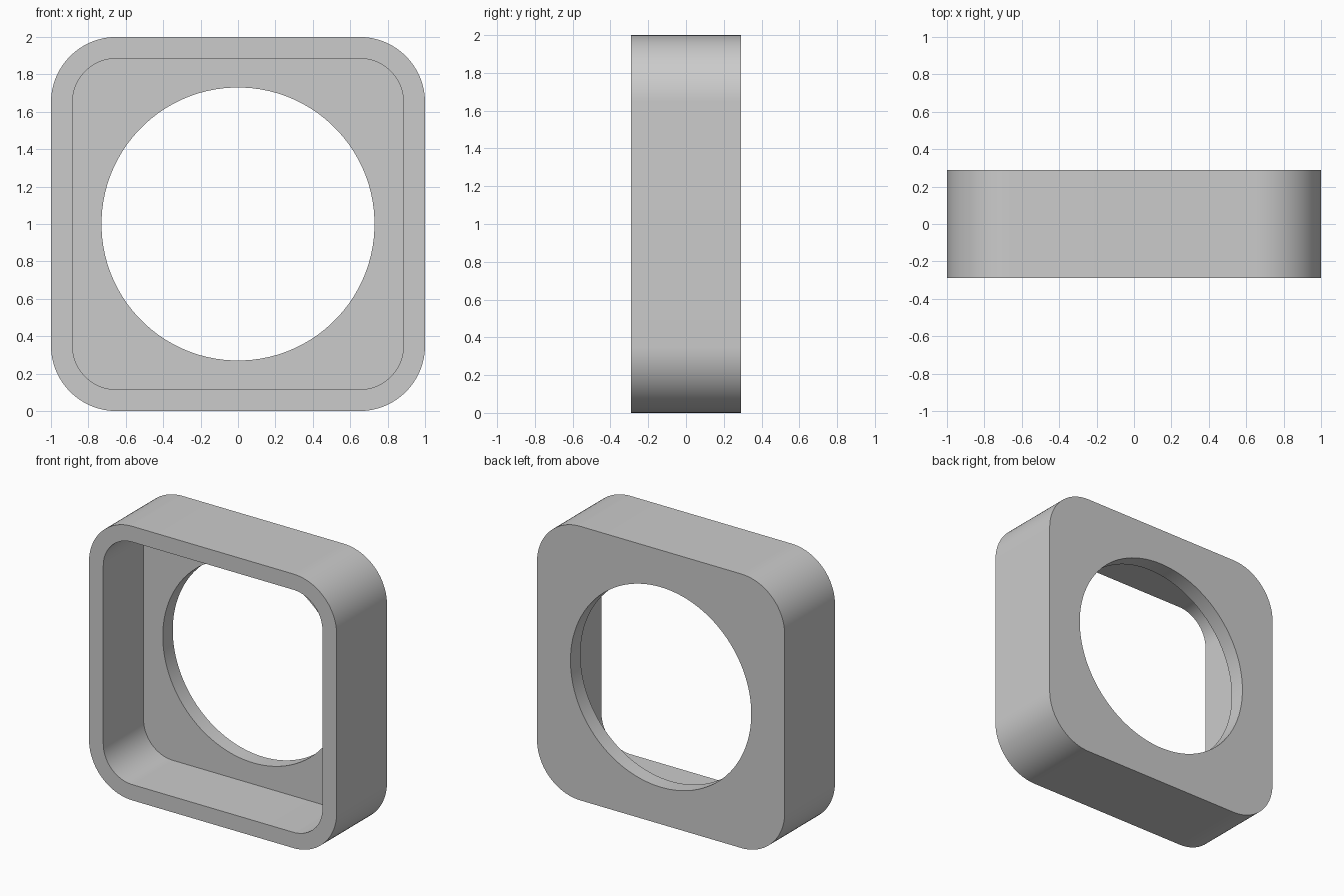
import bpy, bmesh, math

cube = bpy.data.objects.get("Cube")
if cube:
    bpy.data.objects.remove(cube, do_unlink=True)

HALF_DEPTH = 0.29
WALL = 0.115          # rim and back plate thickness
CORNER = 0.35         # outer corner radius
HOLE = 0.73           # round opening radius
STEPS = 24            # points per quarter turn

grey = bpy.data.materials.new("light_grey")
grey.use_nodes = True
colour = (0.6, 0.6, 0.6, 1)
grey.diffuse_color = colour
grey.node_tree.nodes["Principled BSDF"].inputs["Base Color"].default_value = colour


def rounded_square(inset):
    """Outline of the housing, moved inwards by the inset."""
    centre, radius, points = 1 - CORNER, CORNER - inset, []
    for quarter in range(4):
        middle = math.radians(45 + 90 * quarter)
        cx = math.copysign(centre, math.cos(middle))
        cz = math.copysign(centre, math.sin(middle))
        for i in range(STEPS):
            a = math.pi / 2 * (quarter + i / (STEPS - 1))
            points.append((cx + radius * math.cos(a), cz + radius * math.sin(a)))
    return points


def circle(radius):
    """Round outline with matching point count."""
    angles = [math.pi / 2 * (i + 0.5) / STEPS for i in range(4 * STEPS)]
    return [(radius * math.cos(a), radius * math.sin(a)) for a in angles]


# Closed chain of outlines: outer wall, back, hole, recess floor, inner wall, rim
floor = HALF_DEPTH - WALL
outer, inner, hole = rounded_square(0), rounded_square(WALL), circle(HOLE)
chain = [(outer, -HALF_DEPTH), (outer, HALF_DEPTH), (hole, HALF_DEPTH),
         (hole, floor), (inner, floor), (inner, -HALF_DEPTH)]

bm = bmesh.new()
rings = [[bm.verts.new((x, y, z + 1)) for x, z in outline] for outline, y in chain]
count = 4 * STEPS
for r, ring in enumerate(rings):
    following = rings[(r + 1) % len(rings)]
    for i in range(count):
        j = (i + 1) % count
        bm.faces.new((ring[i], ring[j], following[j], following[i]))
bmesh.ops.recalc_face_normals(bm, faces=bm.faces)

mesh = bpy.data.meshes.new("housing")
bm.to_mesh(mesh)
bm.free()
mesh.materials.append(grey)
housing = bpy.data.objects.new("housing", mesh)
bpy.context.collection.objects.link(housing)

# Smooth curves with crisp rims
bpy.ops.object.select_all(action="DESELECT")
housing.select_set(True)
bpy.context.view_layer.objects.active = housing
bpy.ops.object.shade_smooth_by_angle(angle=math.radians(30))
